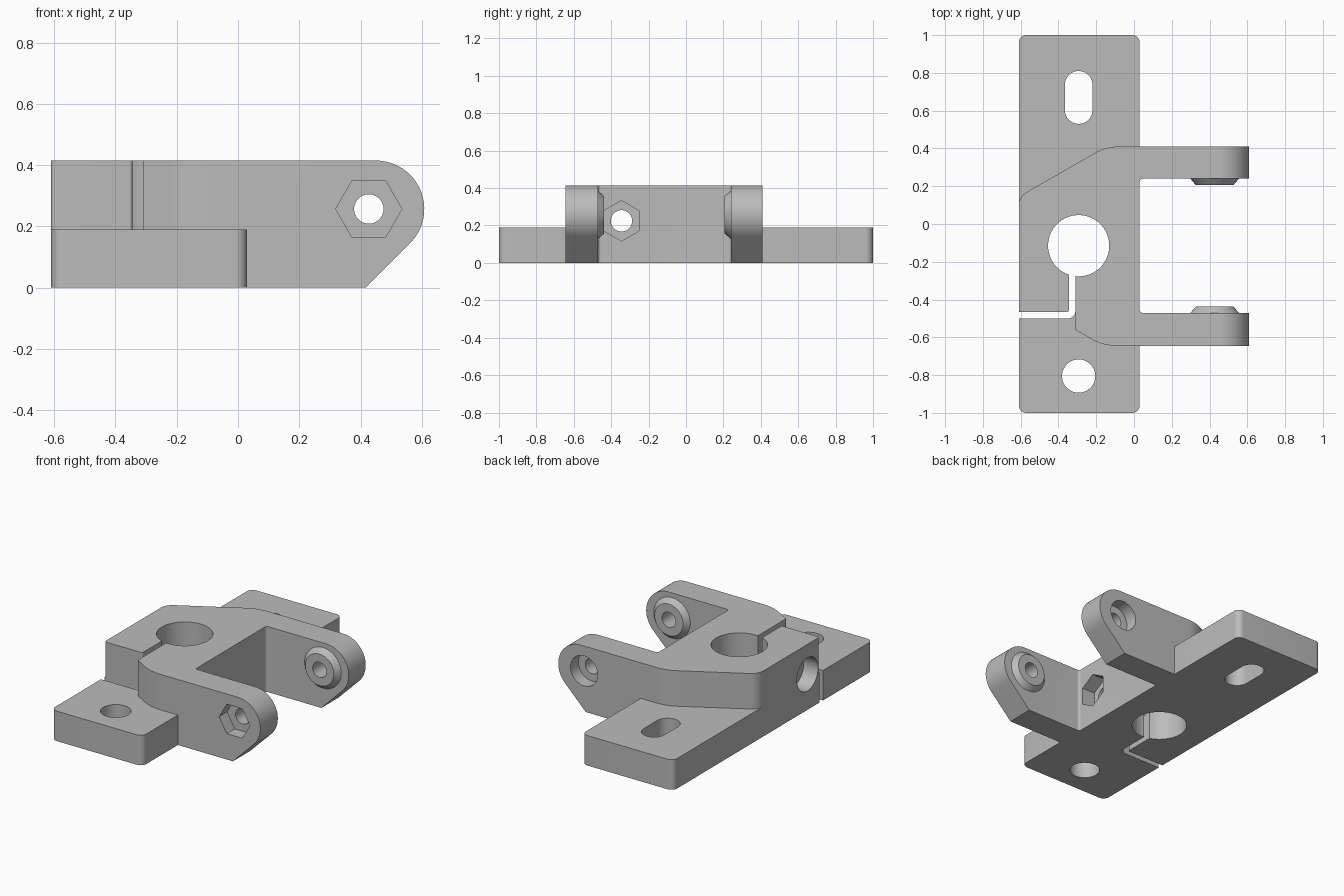
import bpy
import bmesh
from math import cos, sin, tan, pi
from mathutils import Vector

default = bpy.data.objects.get("Cube")
if default:
    bpy.data.objects.remove(default, do_unlink=True)

grey = bpy.data.materials.new("plain grey")
grey.use_nodes = True
grey.diffuse_color = (0.5, 0.5, 0.5, 1)
grey.node_tree.nodes["Principled BSDF"].inputs["Base Color"].default_value = (0.5, 0.5, 0.5, 1)


def solid(name, start, end):
    """Closed solid between two matching 3D loops."""
    bm = bmesh.new()
    a = [bm.verts.new(p) for p in start]
    b = [bm.verts.new(p) for p in end]
    bm.faces.new(a)
    bm.faces.new(b[::-1])
    for i in range(len(a)):
        j = (i + 1) % len(a)
        bm.faces.new((a[j], a[i], b[i], b[j]))
    bmesh.ops.recalc_face_normals(bm, faces=bm.faces)
    mesh = bpy.data.meshes.new(name)
    bm.to_mesh(mesh)
    bm.free()
    mesh.materials.append(grey)
    obj = bpy.data.objects.new(name, mesh)
    bpy.context.collection.objects.link(obj)
    return obj


def rounded(points, steps=10):
    """Outline of (x, y, radius) corners with each corner turned into an arc."""
    out = []
    for i, (x, y, r) in enumerate(points):
        p = Vector((x, y))
        if r == 0:
            out.append(p)
            continue
        u = (Vector(points[i - 1][:2]) - p).normalized()
        v = (Vector(points[(i + 1) % len(points)][:2]) - p).normalized()
        half = u.angle(v) / 2
        centre = p + (u + v).normalized() * (r / sin(half))
        first = p + u * (r / tan(half)) - centre
        last = p + v * (r / tan(half)) - centre
        sweep = pi - 2 * half
        for k in range(steps + 1):
            t = k / steps
            out.append(centre + (first * sin((1 - t) * sweep) + last * sin(t * sweep)) / sin(sweep))
    return out


def plate(name, points, z0, z1):
    loop = rounded(points)
    return solid(name, [(p.x, p.y, z0) for p in loop], [(p.x, p.y, z1) for p in loop])


def rod(name, axis, centre, span, r0, r1=None, sides=64):
    """Cylinder, cone or hexagon along an axis; centre gives the other two coordinates."""
    def ring(level, r):
        pts = []
        for k in range(sides):
            c, s = r * cos(2 * pi * k / sides), r * sin(2 * pi * k / sides)
            m, n = centre
            pts.append({"x": (level, m + s, n + c),
                        "y": (m + c, level, n + s),
                        "z": (m + c, n + s, level)}[axis])
        return pts
    return solid(name, ring(span[0], r0), ring(span[1], r1 or r0))


def combine(target, other, operation):
    mod = target.modifiers.new("combine", "BOOLEAN")
    mod.operation = operation
    mod.solver = "EXACT"
    mod.object = other
    bpy.context.view_layer.objects.active = target
    bpy.ops.object.modifier_apply(modifier=mod.name)
    bpy.data.objects.remove(other, do_unlink=True)


L, R, H = -0.61, 0.03, 0.415
PIVOT = (0.427, 0.257)
CLAMP = (-0.345, 0.225)

# Clamp block with two arms, seen from above
bracket = plate("clamp_bracket", [
    (L, -0.465, 0.012), (L, 0.145, 0.08), (-0.148, 0.41, 0.26), (0.7, 0.41, 0),
    (0.7, 0.24, 0), (R, 0.24, 0.015), (R, -0.47, 0.015), (0.7, -0.47, 0),
    (0.7, -0.645, 0), (-0.163, -0.645, 0.26), (-0.31, -0.56, 0), (-0.31, -0.465, 0)], 0, H)

# Side profile gives the arms their rounded tips and sloping undersides
arc = [(0.45 + 0.158 * cos(a), 0.257 + 0.158 * sin(a))
       for a in [pi / 2 - k * 0.75 * pi / 32 for k in range(33)]]
profile = [(-0.8, -0.1), (-0.8, H)] + arc + [(0.316, -0.1)]
tips = solid("arm_profile", [(x, -0.9, z) for x, z in profile], [(x, 0.9, z) for x, z in profile])
combine(bracket, tips, "INTERSECT")

# Mounting plate
base = plate("mounting_plate", [(L, -1, 0.04), (L, 1, 0.04), (R, 1, 0.04), (R, -1, 0.04)], 0, 0.19)
combine(bracket, base, "UNION")

# Tapered bosses on the inner arm faces
for face, tip in ((-0.48, -0.438), (0.25, 0.206)):
    boss = rod("pivot_boss", "y", PIVOT, (face, tip), 0.137, 0.1)
    combine(bracket, boss, "UNION")

# Shaft bore, clamp slit and mounting holes
cutters = [
    rod("shaft_bore", "z", (-0.293, -0.115), (-0.1, 0.6), 0.162, sides=96),
    plate("clamp_slit", [(-0.345, -0.15, 0), (-0.31, -0.15, 0), (-0.31, -0.5, 0.04),
                         (-0.7, -0.5, 0), (-0.7, -0.465, 0), (-0.345, -0.465, 0.01)], -0.1, 0.6),
    rod("round_mounting_hole", "z", (-0.293, -0.805), (-0.1, 0.3), 0.088),
    plate("slotted_mounting_hole", [(-0.366, 0.53, 0.0729), (-0.366, 0.81, 0.0729),
                                    (-0.22, 0.81, 0.0729), (-0.22, 0.53, 0.0729)], -0.1, 0.3),
    # Pivot bolt: through hole, nut pocket in front, head recess behind
    rod("pivot_hole", "y", PIVOT, (-0.8, 0.8), 0.048),
    rod("pivot_nut_pocket", "y", PIVOT, (-0.8, -0.565), 0.108, sides=6),
    rod("pivot_head_recess", "y", PIVOT, (0.33, 0.8), 0.095),
    # Clamp bolt: through hole, nut pocket between the arms, head recess outside
    rod("clamp_hole", "x", CLAMP, (-0.8, 0.2), 0.057),
    rod("clamp_nut_pocket", "x", CLAMP, (-0.06, 0.2), 0.108, sides=6),
    rod("clamp_head_recess", "x", CLAMP, (-0.8, -0.51), 0.105),
]
for cutter in cutters:
    combine(bracket, cutter, "DIFFERENCE")

# Smooth curved walls, keep edges crisp
bpy.ops.object.select_all(action="DESELECT")
bracket.select_set(True)
bpy.context.view_layer.objects.active = bracket
bpy.ops.object.shade_smooth_by_angle(angle=pi / 7)
